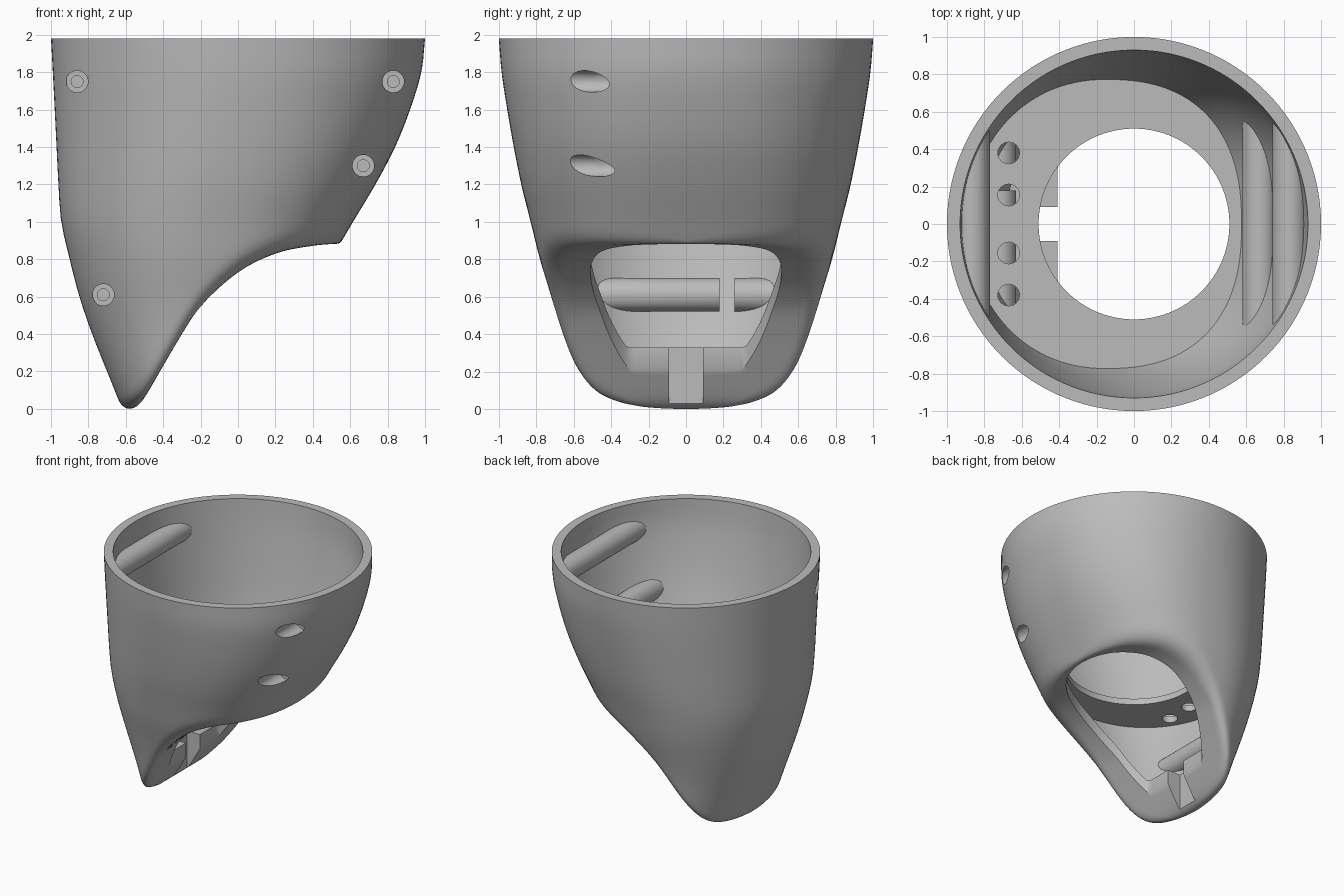
import bpy, bmesh, math
from mathutils import Vector, Matrix

cube = bpy.data.objects.get("Cube")
if cube:
    bpy.data.objects.remove(cube, do_unlink=True)

SHADE = (0.5, 0.5, 0.5, 1)
grey = bpy.data.materials.new("matte_grey")
grey.use_nodes = True
grey.diffuse_color = SHADE
grey.node_tree.nodes["Principled BSDF"].inputs["Base Color"].default_value = SHADE

TOP, WALL, HOLE = 1.98, 0.07, 0.51
FLOOR_LOW, FLOOR_TOP = 1.0, 1.05
LEDGE, STOP = 0.33, -0.41
COLUMNS = 120

# Shell sections: height, left x, right x, half depth
SECTIONS = [(0, -.62, .1, .62), (.2, -.70, .2, .64), (.4, -.78, .3, .67), (.6, -.848, .4, .72),
            (.8, -.90, .5, .78), (1.0, -.945, .615, .83), (1.2, -.96, .735, .88),
            (1.4, -.97, .84, .92), (1.6, -.98, .92, .955), (1.8, -.99, .98, .985), (TOP, -1, 1, 1)]
# Lower edge of the shell: x, height
EDGE = [(-.62, 0), (-.58, 0), (-.54, .015), (-.5, .06), (-.4, .23), (-.3, .4), (-.2, .55),
        (0, .73), (.2, .83), (.4, .872), (.56, .885)]


def smooth(table, x, k):
    """Cubic interpolation of column k of a table."""
    x = min(max(x, table[0][0]), table[-1][0])
    i = max(j for j in range(len(table) - 1) if table[j][0] <= x)

    def slope(j):
        a, b = table[max(j - 1, 0)], table[min(j + 1, len(table) - 1)]
        return (b[k] - a[k]) / (b[0] - a[0])
    p, q = table[i], table[i + 1]
    h = q[0] - p[0]
    t = (x - p[0]) / h
    return ((2*t**3 - 3*t**2 + 1) * p[k] + (t**3 - 2*t**2 + t) * h * slope(i)
            + (3*t**2 - 2*t**3) * q[k] + (t**3 - t**2) * h * slope(i + 1))


def edge(x):
    return max(0, smooth(EDGE, x, 1))


def wall(phi, z, inset=0):
    """Point on the shell: round at the top, squarer lower down, mostly on the right."""
    left, right, depth = (smooth(SECTIONS, z, k) for k in (1, 2, 3))
    c, s = math.cos(phi), math.sin(phi)
    power = 2 / (2 + (.45 if c > 0 else .1) * min(TOP - z, 1.2))
    c, s = (math.copysign(abs(v) ** power, v) for v in (c, s))
    return Vector(((left + right) / 2 + ((right - left) / 2 - inset) * c, (depth - inset) * s, z))


def column(phi):
    """Closed wall profile at one angle, going round outside and inside."""
    low, high = 0, TOP
    for _ in range(30):
        mid = (low + high) / 2
        if mid > edge(wall(phi, mid).x):
            high = mid
        else:
            low = mid
    base = high
    corner = wall(phi, base)
    hx, hy = HOLE * math.cos(phi), HOLE * math.sin(phi)
    stop_x = max(hx, STOP)
    hole = Vector((stop_x, hy, edge(stop_x)))
    span = (hole - corner).length
    r = min(.06 + .07 * abs(math.sin(phi)), span * .5)

    def under(u):
        p = corner.lerp(hole, u)
        p.z = edge(p.x)
        return p
    pts = [wall(phi, TOP + (base + r - TOP) * i / 20) for i in range(21)]
    start, end = pts[-1], under(r / span)
    for i in range(1, 7):
        t = i / 6
        pts.append(start * (1 - t)**2 + corner * (2 * t * (1 - t)) + end * t**2)
    pts += [under(r / span + (1 - r / span) * i / 8) for i in range(1, 9)]
    # lower chamber, with a flat stop ledge on the left
    lip = min(max(LEDGE, hole.z + .1), .97)
    foot = min(max(LEDGE, base + .12), .97)
    pts.append(Vector((stop_x, hy, lip)))
    pts += [wall(phi, foot + (FLOOR_LOW - foot) * i / 8, WALL) for i in range(9)]
    # ring floor
    pts += [Vector((hx, hy, FLOOR_LOW)), Vector((hx, hy, FLOOR_TOP))]
    # upper cup
    pts += [wall(phi, FLOOR_TOP + (TOP - FLOOR_TOP) * i / 12, WALL) for i in range(13)]
    return pts


def make(name, bm):
    bmesh.ops.recalc_face_normals(bm, faces=bm.faces)
    mesh = bpy.data.meshes.new(name)
    bm.to_mesh(mesh)
    bm.free()
    mesh.materials.append(grey)
    obj = bpy.data.objects.new(name, mesh)
    bpy.context.collection.objects.link(obj)
    return obj


def skin(bm, columns, loop):
    grid = [[bm.verts.new(p) for p in c] for c in columns]
    rows = len(grid[0])
    for i in range(len(grid)):
        a, b = grid[i], grid[(i + 1) % len(grid)]
        for j in range(rows if loop else rows - 1):
            k = (j + 1) % rows
            bm.faces.new((a[j], b[j], b[k], a[k]))
    if not loop:
        for j in (0, -1):
            bm.faces.new([c[j] for c in grid])


def rod(bm, r, x, z, y0, y1, sides=32):
    """Cylinder along y."""
    m = Matrix.Translation((x, (y0 + y1) / 2, z)) @ Matrix.Rotation(math.pi / 2, 4, 'X')
    bmesh.ops.create_cone(bm, cap_ends=True, segments=sides, radius1=r, radius2=r,
                          depth=y1 - y0, matrix=m)


def box(bm, lo, hi):
    lo, hi = Vector(lo), Vector(hi)
    m = Matrix.Translation((lo + hi) / 2) @ Matrix.Diagonal((*(hi - lo), 1))
    bmesh.ops.create_cube(bm, size=1, matrix=m)


def boolean(obj, tool, operation):
    mod = obj.modifiers.new("cut", 'BOOLEAN')
    mod.operation, mod.solver, mod.object = operation, 'EXACT', tool
    bpy.context.view_layer.objects.active = obj
    bpy.ops.object.modifier_apply(modifier=mod.name)


angles = [2 * math.pi * i / COLUMNS for i in range(COLUMNS)]

# Hollow shell with ring floor and stop ledge
bm = bmesh.new()
skin(bm, [column(a) for a in angles], True)
shell = make("shell", bm)

# Screw bosses running front to back along the inner walls
SCREWS = [(-.86, 1.75), (.83, 1.75), (.67, 1.3), (-.72, .61)]
bm = bmesh.new()
for x, z in SCREWS:
    rod(bm, .09, x, z, -1, 1)
bosses = make("screw_bosses", bm)
bm = bmesh.new()
skin(bm, [[wall(a, TOP * i / 24, .03) for i in range(25)] for a in angles], False)
envelope = make("boss_envelope", bm)
boolean(bosses, envelope, 'INTERSECT')

# Screw recesses, floor holes and cable slot
bm = bmesh.new()
for x, z in SCREWS:
    rod(bm, .058, x, z, -1.2, -.34)
for y in (-.38, -.155, .155, .38):
    bmesh.ops.create_cone(bm, cap_ends=True, segments=24, radius1=.058, radius2=.058, depth=.2,
                          matrix=Matrix.Translation((-.67, y, 1.025)))
box(bm, (-.525, -.09, -.1), (-.3, .09, .36))
recesses = make("recess_cutter", bm)

# Narrow screw holes
bm = bmesh.new()
for x, z in SCREWS:
    rod(bm, .032, x, z, -.4, -.05, 20)
drills = make("drill_cutter", bm)

# Gap across the lowest boss
bm = bmesh.new()
box(bm, (-.85, .18, .45), (-.55, .26, .75))
gap = make("gap_cutter", bm)

for target in (shell, bosses):
    boolean(target, recesses, 'DIFFERENCE')
    boolean(target, drills, 'DIFFERENCE')
boolean(bosses, gap, 'DIFFERENCE')
for helper in (envelope, recesses, drills, gap):
    bpy.data.objects.remove(helper, do_unlink=True)

# Smooth shading with sharp rims
for obj in (shell, bosses):
    bpy.ops.object.select_all(action='DESELECT')
    obj.select_set(True)
    bpy.context.view_layer.objects.active = obj
    bpy.ops.object.shade_smooth_by_angle(angle=math.radians(35))
